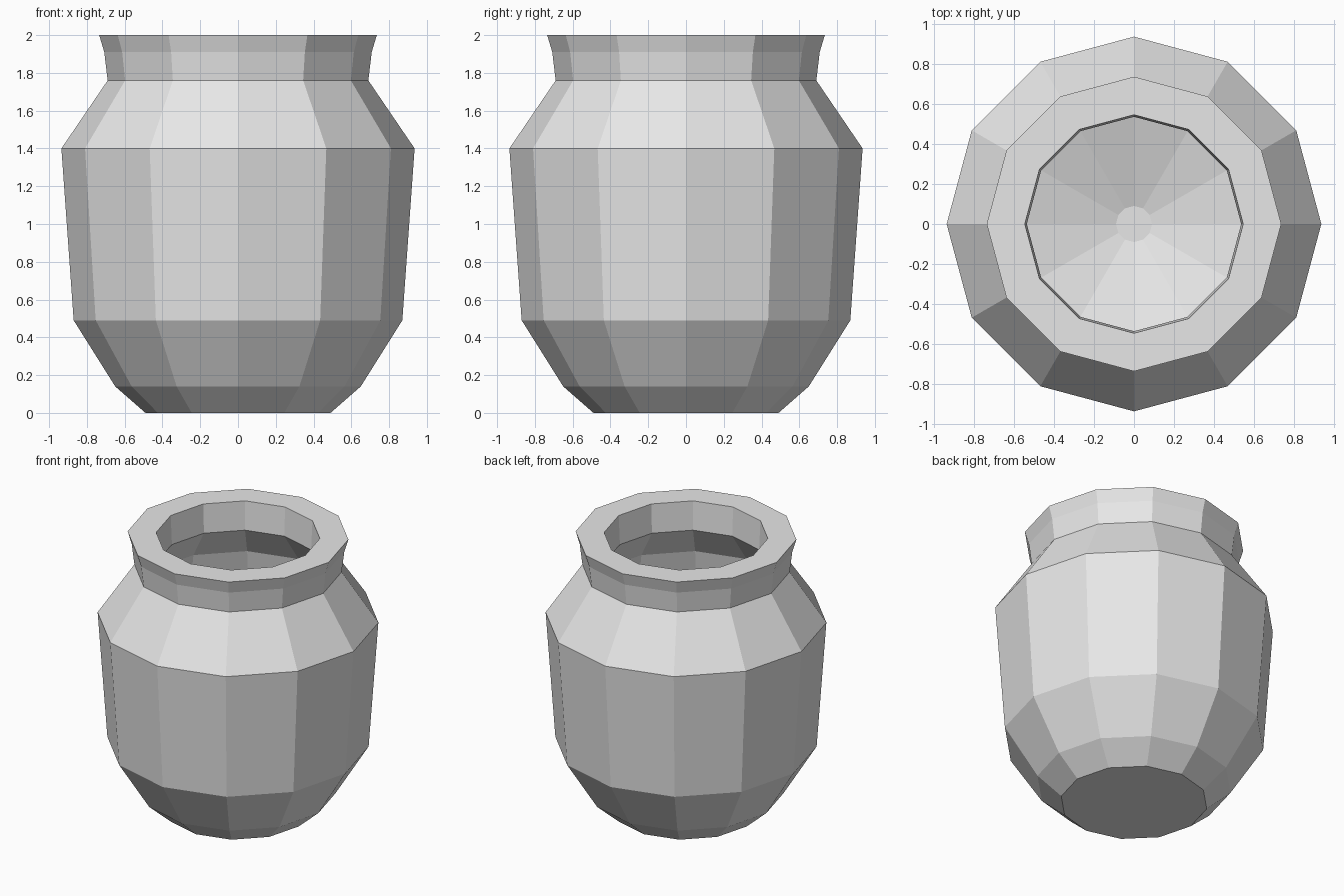
import bpy, bmesh, math

if "Cube" in bpy.data.objects:
    bpy.data.objects.remove(bpy.data.objects["Cube"])

SIDES = 12

# Shared clay colour
clay = bpy.data.materials.new("pale_grey")
clay.diffuse_color = (0.8, 0.8, 0.8, 1)
clay.use_nodes = True
clay.node_tree.nodes["Principled BSDF"].inputs["Base Color"].default_value = clay.diffuse_color

# (radius, height) from the outer base, over the rim, down to the inner floor
profile = [
    (0.49, 0.0), (0.65, 0.14), (0.87, 0.49), (0.935, 1.40),  # outer body
    (0.69, 1.76), (0.708, 1.91), (0.735, 2.0),               # outer neck
    (0.545, 2.0), (0.535, 1.79),                             # rim and inner neck
    (0.70, 1.56), (0.75, 1.30), (0.70, 0.55),                # inner body
    (0.58, 0.29), (0.09, 0.14),                              # sloping floor
]


def ring(bm, radius, z):
    """One twelve-sided loop of vertices."""
    return [bm.verts.new((radius * math.cos(2 * math.pi * i / SIDES),
                          radius * math.sin(2 * math.pi * i / SIDES), z))
            for i in range(SIDES)]


bm = bmesh.new()
rings = [ring(bm, r, z) for r, z in profile]

# Walls between neighbouring loops
for low, high in zip(rings, rings[1:]):
    for i in range(SIDES):
        j = (i + 1) % SIDES
        bm.faces.new((low[i], low[j], high[j], high[i]))

# Underside and small flat disc at the inner floor
bm.faces.new(rings[0][::-1])
bm.faces.new(rings[-1])

mesh = bpy.data.meshes.new("jar")
bm.to_mesh(mesh)
bm.free()
mesh.materials.append(clay)
jar = bpy.data.objects.new("jar", mesh)
bpy.context.collection.objects.link(jar)
